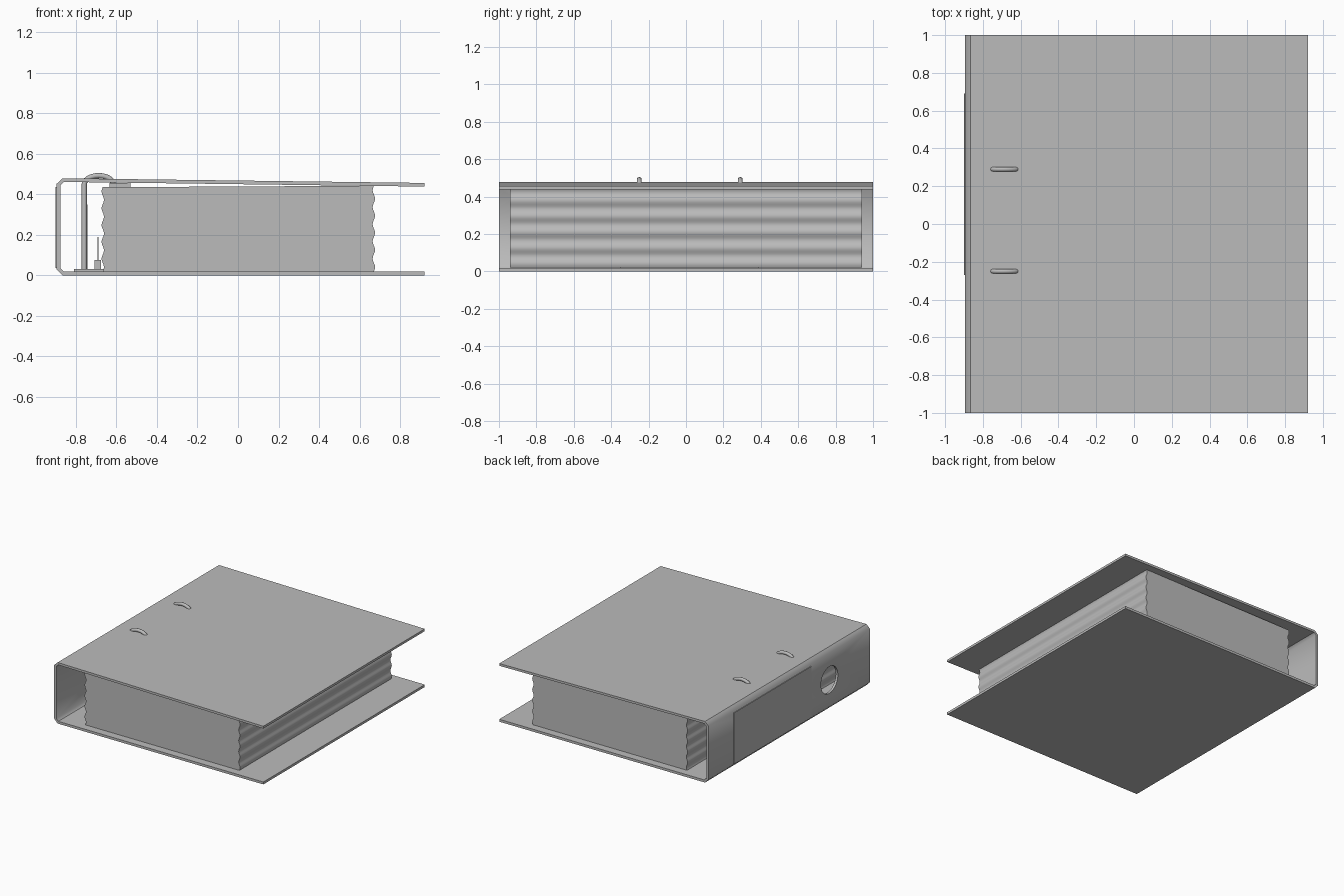
import bpy, bmesh, math
from mathutils import Vector

if "Cube" in bpy.data.objects:
    bpy.data.objects.remove(bpy.data.objects["Cube"], do_unlink=True)

grey = bpy.data.materials.new("plain_grey")
grey.use_nodes = True
grey.diffuse_color = (0.5, 0.5, 0.5, 1)
grey.node_tree.nodes["Principled BSDF"].inputs["Base Color"].default_value = (0.5, 0.5, 0.5, 1)


def add_object(name, bm):
    bmesh.ops.recalc_face_normals(bm, faces=bm.faces)
    mesh = bpy.data.meshes.new(name)
    bm.to_mesh(mesh)
    bm.free()
    mesh.materials.append(grey)
    obj = bpy.data.objects.new(name, mesh)
    bpy.context.collection.objects.link(obj)
    return obj


def activate(obj):
    bpy.ops.object.select_all(action='DESELECT')
    obj.select_set(True)
    bpy.context.view_layer.objects.active = obj


def extrude_profile(name, points, y0, y1):
    """Extrude an outline in the x-z plane along y."""
    bm = bmesh.new()
    face = bm.faces.new([bm.verts.new((x, y0, z)) for x, z in points])
    new = bmesh.ops.extrude_face_region(bm, geom=[face])["geom"]
    verts = [v for v in new if isinstance(v, bmesh.types.BMVert)]
    bmesh.ops.translate(bm, verts=verts, vec=(0, y1 - y0, 0))
    return add_object(name, bm)


def box(name, x0, x1, y0, y1, z0, z1):
    return extrude_profile(name, [(x0, z0), (x1, z0), (x1, z1), (x0, z1)], y0, y1)


def tube(name, points, radius):
    """Round wire along a path."""
    curve = bpy.data.curves.new(name, 'CURVE')
    curve.dimensions = '3D'
    curve.bevel_depth = radius
    curve.bevel_resolution = 3
    curve.use_fill_caps = True
    spline = curve.splines.new('POLY')
    spline.points.add(len(points) - 1)
    for p, co in zip(spline.points, points):
        p.co = (*co, 1)
    curve.materials.append(grey)
    obj = bpy.data.objects.new(name, curve)
    bpy.context.collection.objects.link(obj)
    activate(obj)
    bpy.ops.object.convert(target='MESH')
    bpy.ops.object.shade_smooth_by_angle(angle=math.radians(50))


# Folded cover: two boards joined by a chamfered spine
outer = [(0.92, 0), (-0.865, 0), (-0.894, 0.03), (-0.894, 0.452), (-0.865, 0.479), (0.92, 0.456)]
inner = [(0.92, 0.438), (-0.858, 0.461), (-0.876, 0.444), (-0.876, 0.036), (-0.858, 0.019), (0.92, 0.019)]
cover = extrude_profile("cover", outer + inner, -1, 1)

# Finger hole in the spine
bm = bmesh.new()
bmesh.ops.create_cone(bm, cap_ends=True, segments=32, radius1=0.105, radius2=0.105, depth=0.12)
cutter = add_object("hole_cutter", bm)
cutter.rotation_euler.y = math.pi / 2
cutter.location = (-0.885, -0.5, 0.24)
cutter.hide_render = True
cut = cover.modifiers.new("finger_hole", 'BOOLEAN')
cut.object = cutter
cut.solver = 'EXACT'
activate(cover)
bpy.ops.object.modifier_apply(modifier=cut.name)
bpy.data.objects.remove(cutter, do_unlink=True)

# Soft shading only across the spine folds
bm = bmesh.new()
bm.from_mesh(cover.data)
for f in bm.faces:
    f.smooth = True
for e in bm.edges:
    at_spine = all(v.co.x < -0.87 for v in e.verts)
    e.smooth = at_spine and e.calc_face_angle(math.pi) < math.radians(55)
bm.to_mesh(cover.data)
bm.free()

# Label on the spine
box("spine_label", -0.899, -0.89, -0.27, 0.69, 0.037, 0.435)


# Paper stack with rippled edges
def ripple(t):
    return 0.006 * math.sin(t * math.tau * 5)


steps = 40
right = [(0.67 + ripple(i / steps), 0.02 + 0.422 * i / steps) for i in range(steps + 1)]
left = [(-0.667 + ripple(i / steps), 0.02 + 0.415 * i / steps) for i in range(steps, -1, -1)]
paper = extrude_profile("paper_stack", right + left, -0.94, 0.94)
activate(paper)
bpy.ops.object.shade_smooth_by_angle(angle=math.radians(40))

# Ring mechanism: base plate, posts, lever and paper clamp
box("base_plate", -0.81, -0.65, -0.35, 0.39, 0.019, 0.032)
box("clamp_bar", -0.635, -0.53, -0.36, 0.40, 0.435, 0.456)
box("lever_plate", -0.75, -0.743, -0.05, 0.09, 0.03, 0.35)
box("lever_mount", -0.707, -0.675, -0.10, 0.14, 0.03, 0.075)
box("lever_pin", -0.694, -0.687, -0.08, 0.12, 0.07, 0.19)

# Two arched rings passing through the top board
for side, y in (("left", 0.29), ("right", -0.25)):
    path = [Vector((-0.758, y, 0.03))]
    for i in range(13):
        a = math.pi * (1 - i / 12)
        path.append(Vector((-0.687 + 0.071 * math.cos(a), y, 0.45 + 0.042 * math.sin(a))))
    path.append(Vector((-0.616, y, 0.1)))
    tube("ring_" + side, path, 0.013)
